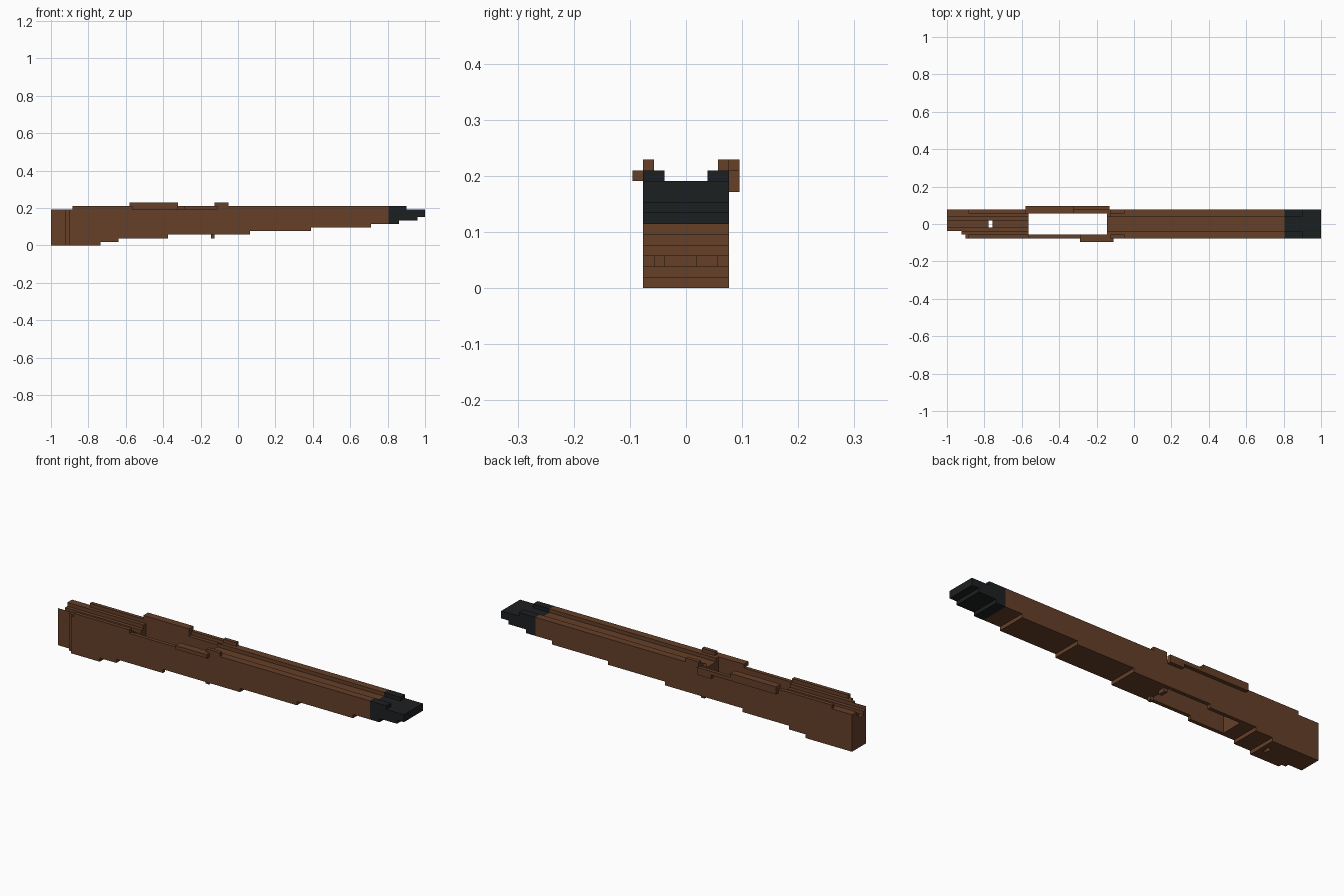
import bpy, bmesh

if "Cube" in bpy.data.objects:
    bpy.data.objects.remove(bpy.data.objects["Cube"])

U = 0.0191          # one step of the stepped style
W = 4 * U           # half width of the stock


def material(name, colour):
    m = bpy.data.materials.new(name)
    m.diffuse_color = colour
    m.use_nodes = True
    m.node_tree.nodes["Principled BSDF"].inputs["Base Color"].default_value = m.diffuse_color
    return m


wood = material("wood", (0.13, 0.05, 0.022, 1))
black = material("black", (0.012, 0.014, 0.015, 1))


def finish(name, bm, mat):
    bmesh.ops.recalc_face_normals(bm, faces=bm.faces)
    me = bpy.data.meshes.new(name)
    bm.to_mesh(me)
    bm.free()
    ob = bpy.data.objects.new(name, me)
    bpy.context.collection.objects.link(ob)
    if mat:
        me.materials.append(mat)
    return ob


def prism(name, profile, mat=None, y0=-W, y1=W):
    """Extrude an x/z outline along y."""
    bm = bmesh.new()
    face = bm.faces.new([bm.verts.new((x, y0, z)) for x, z in profile])
    new = bmesh.ops.extrude_face_region(bm, geom=[face])["geom"]
    bmesh.ops.translate(bm, vec=(0, y1 - y0, 0),
                        verts=[v for v in new if isinstance(v, bmesh.types.BMVert)])
    return finish(name, bm, mat)


def box(name, x0, x1, y0, y1, z0, z1, mat=None):
    return prism(name, [(x0, z0), (x1, z0), (x1, z1), (x0, z1)], mat, y0, y1)


def cut(ob, *bounds):
    tool = box("cutter", *bounds)
    tool.hide_render = True
    mod = ob.modifiers.new("cut", 'BOOLEAN')
    mod.operation, mod.solver, mod.object = 'DIFFERENCE', 'EXACT', tool
    bpy.context.view_layer.objects.active = ob
    bpy.ops.object.modifier_apply(modifier=mod.name)
    bpy.data.objects.remove(tool)


# Wooden stock: stepped underside
steps = [-1, -0.735, -0.64, -0.375, 0.065, 0.39, 0.71, 0.805]
outline = []
for i in range(7):
    outline += [(steps[i], i * U), (steps[i + 1], i * U)]
outline += [(0.805, 11 * U), (-0.885, 11 * U), (-0.885, 10 * U), (-1, 10 * U)]
stock = prism("stock", outline, wood)

# Magazine well and screw hole
cut(stock, -0.565, -0.145, -3 * U, 3 * U, -0.1, 0.4)
cut(stock, -0.777, -0.757, -U, U, -0.1, 0.4)
# Stepped rear bed
for half, floor in ((3, 10), (2, 9), (1, 8)):
    cut(stock, -1.1, -0.5, -half * U, half * U, floor * U, 0.4)
# Barrel channel
cut(stock, -0.2, 0.9, -2 * U, 2 * U, 10 * U, 0.4)
# Lowered walls beside the well
cut(stock, -0.565, -0.29, -0.1, -0.04, 10 * U, 0.4)
cut(stock, -0.32, -0.125, 0.04, 0.1, 10 * U, 0.4)
# Notched rear corner
cut(stock, -1.1, -0.9, -0.2, -3 * U, -0.1, 0.4)
cut(stock, -1.1, -0.923, -0.2, -2 * U, -0.1, 0.4)

# Raised rims and side plates
for side, y in (("front", -W), ("back", 3 * U)):
    box(side + "_rim", -0.125, -0.05, y, y + U, 11 * U, 12 * U, wood)
box("back_wall", -0.58, -0.32, 3 * U, W, 11 * U, 12 * U, wood)
prism("back_plate", [(-0.58, 10 * U), (-0.21, 10 * U), (-0.21, 9 * U), (-0.13, 9 * U),
                     (-0.13, 11 * U), (-0.32, 11 * U), (-0.32, 12 * U), (-0.58, 12 * U)],
      wood, W, W + U)
box("front_ledge", -0.29, -0.11, -W - U, -W, 10 * U, 11 * U, wood)

# Tabs under the front of the well
for name, y0, y1 in (("tab_a", -3 * U, -2 * U), ("tab_b", U, 3 * U)):
    box(name, -0.145, -0.126, y0, y1, 2 * U, 3 * U, wood)

# Black fore-end tip
tip = prism("fore_end_tip", [(0.805, 6 * U), (0.86, 6 * U), (0.86, 7 * U), (0.96, 7 * U),
                             (0.96, 8 * U), (1, 8 * U), (1, 10 * U), (0.9, 10 * U),
                             (0.9, 11 * U), (0.805, 11 * U)], black)
cut(tip, 0.7, 0.95, -2 * U, 2 * U, 10 * U, 0.4)
